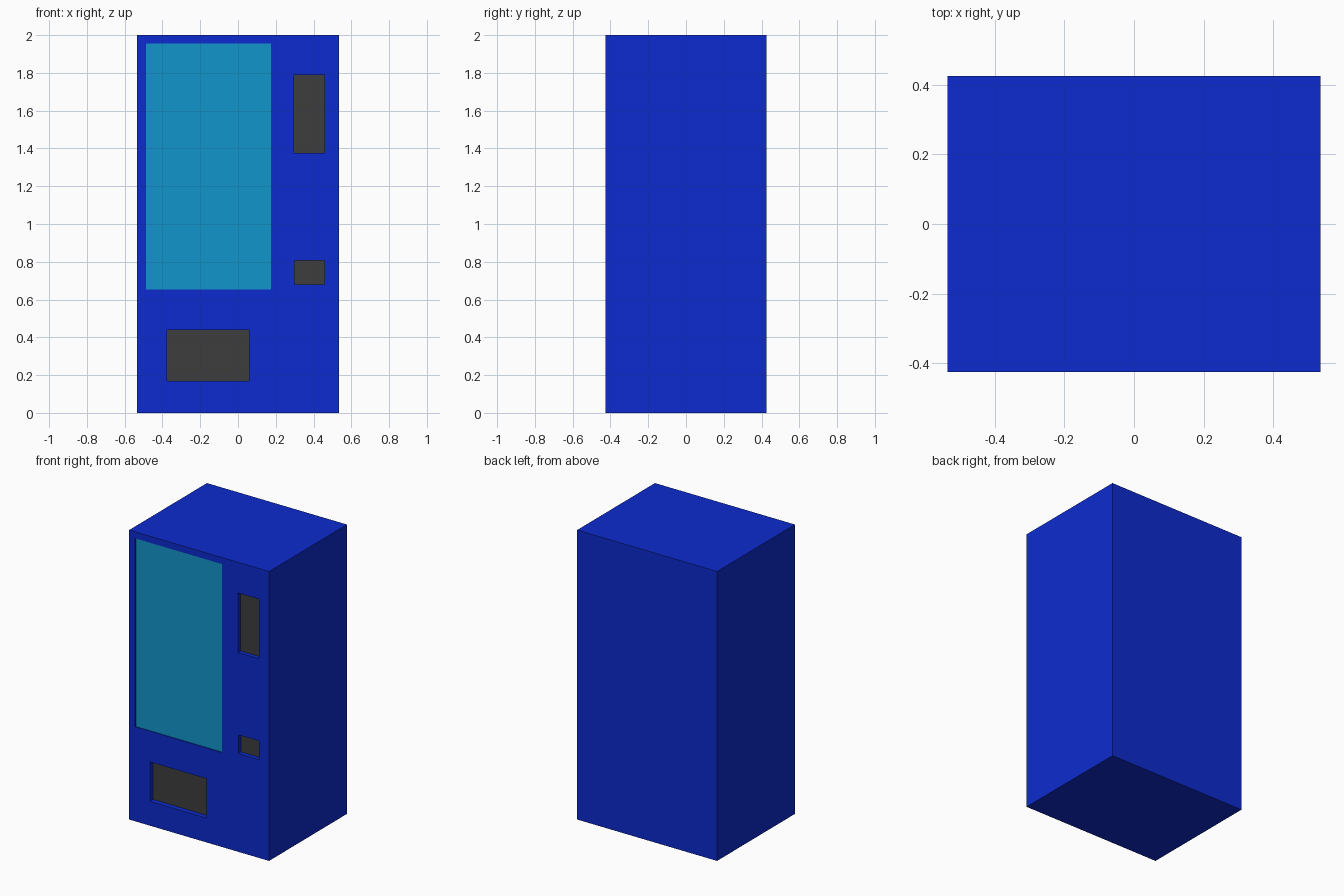
import bpy, bmesh
from mathutils import Matrix

if "Cube" in bpy.data.objects:
    bpy.data.objects.remove(bpy.data.objects["Cube"])

W, D, H = 1.07, 0.85, 2.0
FRONT = -D / 2


def material(name, rgb):
    m = bpy.data.materials.new(name)
    m.diffuse_color = (*rgb, 1)
    m.use_nodes = True
    m.node_tree.nodes["Principled BSDF"].inputs["Base Color"].default_value = m.diffuse_color
    return m


def add_object(name, bm, mat=None):
    mesh = bpy.data.meshes.new(name)
    bm.to_mesh(mesh)
    bm.free()
    obj = bpy.data.objects.new(name, mesh)
    bpy.context.collection.objects.link(obj)
    if mat:
        mesh.materials.append(mat)
    return obj


def box(name, x0, x1, y0, y1, z0, z1, mat=None):
    bm = bmesh.new()
    centre = Matrix.Translation(((x0 + x1) / 2, (y0 + y1) / 2, (z0 + z1) / 2))
    size = Matrix.Diagonal((x1 - x0, y1 - y0, z1 - z0, 1))
    bmesh.ops.create_cube(bm, size=1, matrix=centre @ size)
    return add_object(name, bm, mat)


def panel(name, x0, x1, y, z0, z1, mat):
    bm = bmesh.new()
    corners = ((x0, z0), (x1, z0), (x1, z1), (x0, z1))
    bm.faces.new([bm.verts.new((x, y, z)) for x, z in corners])
    return add_object(name, bm, mat)


blue = material("cabinet_blue", (0.004, 0.024, 0.62))
teal = material("window_teal", (0.006, 0.3, 0.6))
dark = material("dark_grey", (0.048, 0.048, 0.048))

# Cabinet
cabinet = box("cabinet", -W / 2, W / 2, FRONT, D / 2, 0, H, blue)

# Front recesses: name, x range, z range, depth, material
recesses = [
    ("display_window", -0.488, 0.175, 0.653, 1.955, 0.006, teal),
    ("payment_panel", 0.297, 0.459, 1.376, 1.788, 0.03, dark),
    ("coin_return", 0.300, 0.459, 0.679, 0.808, 0.03, dark),
    ("dispensing_tray", -0.376, 0.058, 0.168, 0.440, 0.035, dark),
]
cutters = []
for name, x0, x1, z0, z1, depth, mat in recesses:
    cutter = box(name + "_cutter", x0, x1, FRONT - 0.1, FRONT + depth, z0, z1)
    cutter.hide_render = True
    cutters.append(cutter)
    mod = cabinet.modifiers.new(name, "BOOLEAN")
    mod.operation = "DIFFERENCE"
    mod.solver = "EXACT"
    mod.object = cutter
    panel(name, x0, x1, FRONT + depth, z0, z1, mat)

bpy.context.view_layer.objects.active = cabinet
for mod in list(cabinet.modifiers):
    bpy.ops.object.modifier_apply(modifier=mod.name)
for cutter in cutters:
    bpy.data.objects.remove(cutter)

# Open the recess floors, which the coloured panels close
bm = bmesh.new()
bm.from_mesh(cabinet.data)
floors = [f for f in bm.faces
          if f.normal.y < -0.9 and f.calc_center_median().y > FRONT + 0.003]
bmesh.ops.delete(bm, geom=floors, context="FACES")
bm.to_mesh(cabinet.data)
bm.free()
